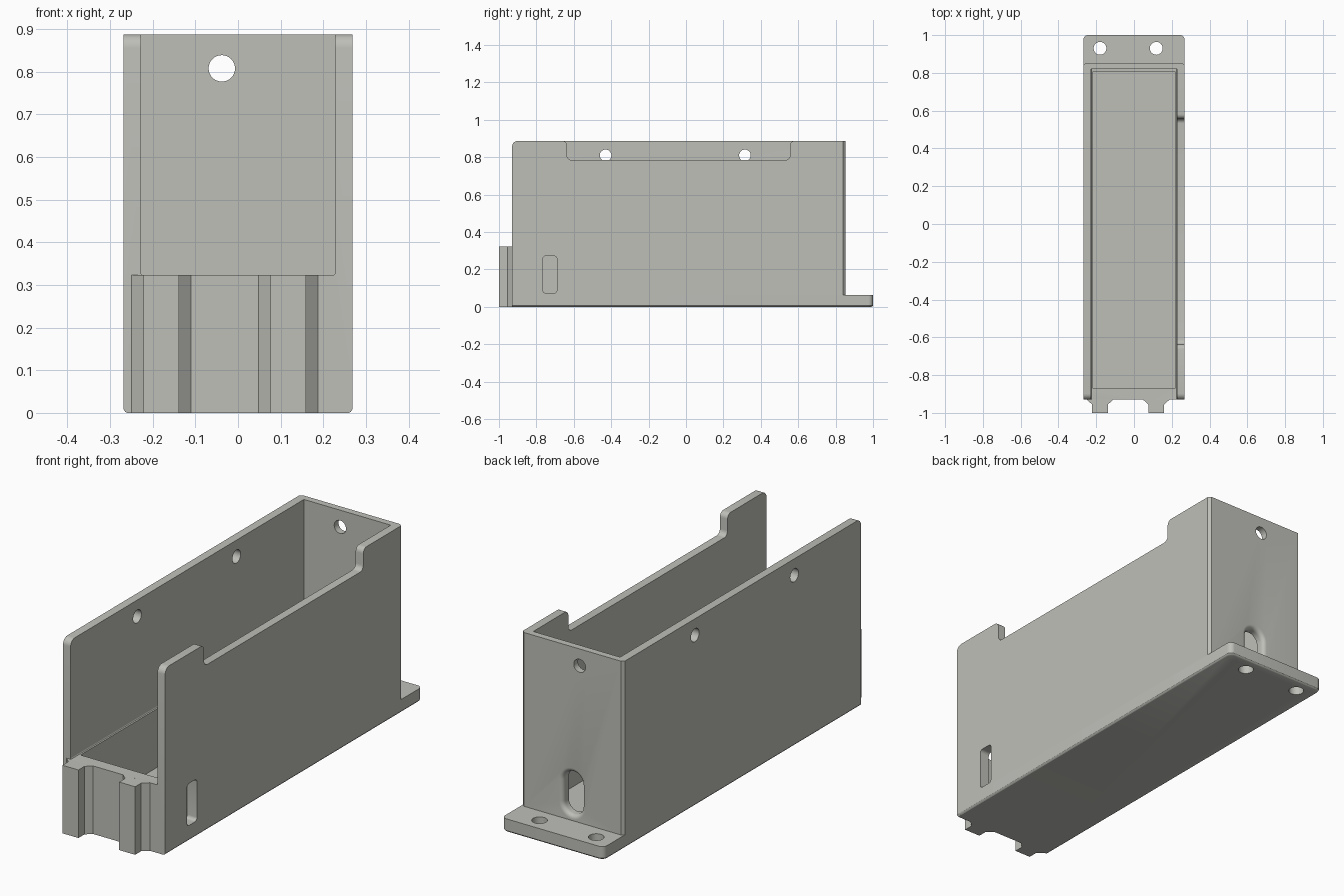
import bpy, bmesh, math
from mathutils import Vector

if "Cube" in bpy.data.objects:
    bpy.data.objects.remove(bpy.data.objects["Cube"])

grey = bpy.data.materials.new("warm grey")
grey.diffuse_color = (0.52, 0.52, 0.485, 1)
grey.use_nodes = True
grey.node_tree.nodes["Principled BSDF"].inputs["Base Color"].default_value = grey.diffuse_color

# Axis mappings: outline (u, v) at depth w
PLACE = {
    'x': lambda u, v, w: (w, u, v),
    'y': lambda u, v, w: (u, w, v),
    'z': lambda u, v, w: (u, v, w),
}


def rounded(corners, steps=6):
    """Outline from (u, v, radius) corners, each filleted by its radius."""
    out = []
    n = len(corners)
    for i, (u, v, r) in enumerate(corners):
        p = Vector((u, v))
        if r == 0:
            out.append((u, v))
            continue
        a = (Vector(corners[i - 1][:2]) - p).normalized()
        b = (Vector(corners[(i + 1) % n][:2]) - p).normalized()
        c = p + (a + b) * r          # right-angled corners
        for k in range(steps + 1):
            t = math.pi / 2 * k / steps
            out.append(tuple(c - b * r * math.cos(t) - a * r * math.sin(t)))
    return out


def rect(u0, u1, v0, v1, r=0.0, steps=6):
    return rounded([(u0, v0, r), (u1, v0, r), (u1, v1, r), (u0, v1, r)], steps)


def circle(u, v, r, n=32):
    return [(u + r * math.cos(2 * math.pi * k / n), v + r * math.sin(2 * math.pi * k / n))
            for k in range(n)]


def loft(name, axis, sections):
    """Closed solid through sections of (depth, outline)."""
    bm = bmesh.new()
    rings = [[bm.verts.new(PLACE[axis](u, v, w)) for u, v in o] for w, o in sections]
    bm.faces.new(rings[0])
    bm.faces.new(rings[-1])
    for a, b in zip(rings, rings[1:]):
        for i in range(len(a)):
            j = (i + 1) % len(a)
            bm.faces.new((a[i], a[j], b[j], b[i]))
    bmesh.ops.recalc_face_normals(bm, faces=bm.faces)
    me = bpy.data.meshes.new(name)
    bm.to_mesh(me)
    bm.free()
    me.materials.append(grey)
    ob = bpy.data.objects.new(name, me)
    bpy.context.collection.objects.link(ob)
    return ob


def prism(name, axis, outline, w0, w1):
    return loft(name, axis, [(w0, outline), (w1, outline)])


def cut(ob, cutters):
    for c in cutters:
        m = ob.modifiers.new("cut", 'BOOLEAN')
        m.operation, m.solver, m.object = 'DIFFERENCE', 'EXACT', c
        c.hide_render = True
        c.hide_set(True)


W, BACK, FRONT, TOP, STEP, PLATE = 0.268, 0.852, -0.93, 0.888, 0.323, 0.063

# Base plate with rear mounting flange and softened bottom rim
def base_outline(d):
    return rounded([(-W + d, FRONT, 0), (W - d, FRONT, 0),
                    (W - d, 1 - d, 0.025), (-W + d, 1 - d, 0.025)])

base = loft("base_plate", 'z', [(0, base_outline(0.008)), (0.003, base_outline(0.003)),
                                (0.008, base_outline(0)), (PLATE, base_outline(0))])

# Housing block, oversized at front and top, with chamfered back corners
housing = prism("housing", 'z', [(-W, -0.97), (W, -0.97), (W, BACK - 0.013), (W - 0.013, BACK),
                                 (-W + 0.013, BACK), (-W, BACK - 0.013)], PLATE, 0.95)

# Lower pocket and slightly wider upper pocket
lower = prism("lower_pocket_cutter", 'z', rect(-0.218, 0.218, -0.87, 0.808), 0.045, 0.5)
upper = prism("upper_pocket_cutter", 'y', rect(-0.228, 0.228, STEP, 1.2, 0.006, 3), -1.2, 0.82)

# Trims giving the wall outlines: left plain, right with a long notch
front_edge = [(-1.1, 1.2, 0), (-1.1, -0.1, 0), (FRONT, -0.1, 0), (FRONT, TOP, 0.032)]
notch = [(-0.637, TOP, 0.025), (-0.637, 0.785, 0.025), (0.557, 0.785, 0.025), (0.557, TOP, 0.025)]
rear = [(1.1, TOP, 0), (1.1, 1.2, 0)]
left_trim = prism("left_trim_cutter", 'x', rounded(front_edge + rear), -0.4, 0.1)
right_trim = prism("right_trim_cutter", 'x', rounded(front_edge + notch + rear), 0.1, 0.4)

# Cable slot in the back wall with rounded outer lip
def slot(d):
    return rect(-0.05 - d, 0.05 + d, 0.09 - d, 0.292 + d, 0.0499 + d, 10)

R = 0.02
lip = [(BACK - R + R * math.sin(a), slot(R - R * math.cos(a)))
       for a in [math.pi / 2 * k / 5 for k in range(6)]]
back_slot = loft("back_slot_cutter", 'y', [(0.7, slot(0))] + lip + [(0.95, slot(R))])

# Round holes and side window
back_hole = prism("back_hole_cutter", 'y', circle(-0.038, 0.808, 0.031), 0.7, 1.0)
side_holes = [prism("side_hole_cutter", 'x', circle(y, 0.81, 0.031), -0.4, -0.1)
              for y in (-0.43, 0.315)]
window = prism("side_window_cutter", 'x', rect(-0.765, -0.69, 0.073, 0.272, 0.016), 0.1, 0.4)
flange_holes = [prism("flange_hole_cutter", 'z', circle(x, 0.93, 0.034), -0.1, 0.2)
                for x in (-0.18, 0.118)]

cut(housing, [upper, lower, left_trim, right_trim, back_slot, back_hole, window] + side_holes)
cut(base, [lower] + flange_holes)

# Front rails with flared roots
parts = [housing, base]
for side, x0, x1 in (("left", -0.222, -0.138), ("right", 0.076, 0.16)):
    parts.append(prism(side + "_front_rail", 'z',
                       [(x0 - 0.028, FRONT), (x0, -0.955), (x0, -1), (x1, -1),
                        (x1, -0.955), (x1 + 0.028, FRONT)], 0, STEP))

# Bake the cuts and shade
bpy.context.view_layer.update()
dg = bpy.context.evaluated_depsgraph_get()
baked = [(ob, bpy.data.meshes.new_from_object(ob.evaluated_get(dg))) for ob in parts]
for ob, me in baked:
    ob.modifiers.clear()
    ob.data = me
for ob in list(bpy.data.objects):
    if ob.hide_render:
        bpy.data.objects.remove(ob)
bpy.ops.object.select_all(action='DESELECT')
for ob in parts:
    ob.select_set(True)
bpy.context.view_layer.objects.active = housing
bpy.ops.object.shade_smooth_by_angle(angle=math.radians(30))
